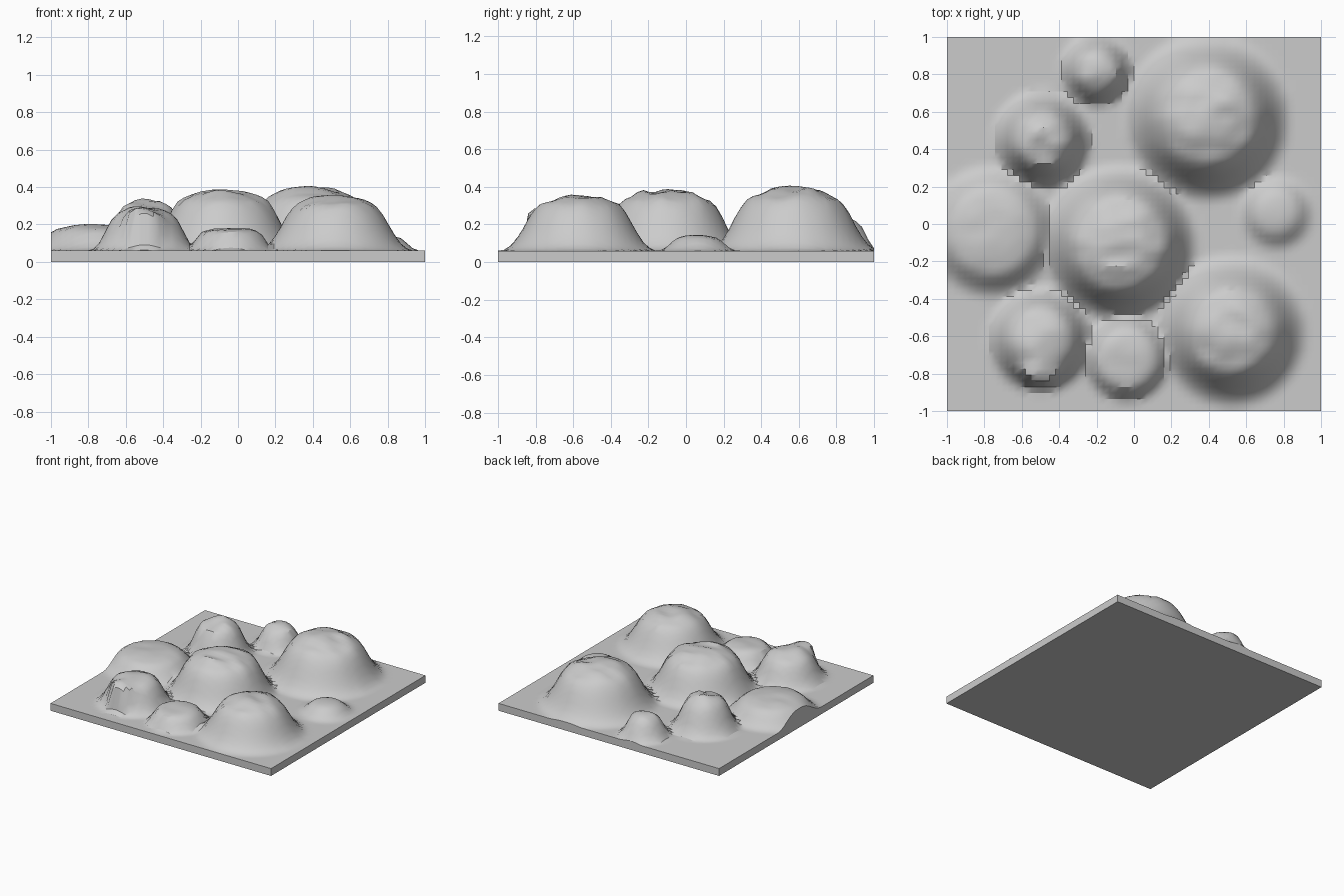
import bpy
import bmesh
import math
from mathutils import Vector, noise

BASE = 0.06
CELLS = 62

# Mounds: x, y, radius, peak height, plateau (above 1 = flatter top, steeper side), lumpiness
MOUNDS = {
    "back_left_hill": (0.39, 0.57, 0.45, 0.395, 1.35, 0.025),
    "centre_hill": (-0.08, -0.10, 0.42, 0.385, 1.45, 0.025),
    "front_left_hill": (0.52, -0.57, 0.41, 0.355, 1.28, 0.02),
    "front_right_hill": (-0.50, -0.62, 0.29, 0.295, 1.35, 0.025),
    "front_right_ledge": (-0.50, -0.73, 0.15, 0.27, 4.0, 0.03),
    "back_right_hill": (-0.49, 0.45, 0.27, 0.335, 1.2, 0.035),
    "small_back_hill": (-0.20, 0.82, 0.20, 0.235, 1.25, 0.035),
    "low_right_hill": (-0.76, -0.04, 0.36, 0.20, 1.65, 0.008),
    "low_left_hill": (0.76, 0.06, 0.21, 0.145, 1.2, 0.003),
    "low_front_hill": (-0.04, -0.72, 0.24, 0.18, 1.9, 0.008),
}

# Bell profile: distance from the centre, share of the height
PROFILE = [(0, 1), (0.2, 0.96), (0.44, 0.82), (0.56, 0.63),
           (0.68, 0.36), (0.8, 0.15), (0.9, 0.05), (1, 0)]


def bell(t):
    for (a, fa), (b, fb) in zip(PROFILE, PROFILE[1:]):
        if t <= b:
            return fa + (fb - fa) * (t - a) / (b - a)
    return 0


def mound_height(x, y, mound):
    cx, cy, radius, peak, plateau, lump = mound
    t = math.hypot(x - cx, y - cy) / radius
    if t >= 1:
        return 0
    share = bell(t ** plateau)
    bumps = noise.noise(Vector((x * 7, y * 12, peak * 9))) * lump
    return (peak - BASE) * share + bumps * share ** 3


def ground(x, y):
    return BASE + max(0, *(mound_height(x, y, m) for m in MOUNDS.values()))


# Hilly top surface
bm = bmesh.new()
bmesh.ops.create_grid(bm, x_segments=CELLS, y_segments=CELLS, size=1)
for v in bm.verts:
    v.co.z = ground(v.co.x, v.co.y)

# Side walls and flat underside
rim = [e for e in bm.edges if e.is_boundary]
wall = bmesh.ops.extrude_edge_only(bm, edges=rim)["geom"]
for v in wall:
    if isinstance(v, bmesh.types.BMVert):
        v.co.z = 0
bottom = [e for e in wall if isinstance(e, bmesh.types.BMEdge)
          and all(v.co.z == 0 for v in e.verts)]
bmesh.ops.contextual_create(bm, geom=bottom)
bmesh.ops.recalc_face_normals(bm, faces=bm.faces)

cube = bpy.data.objects.get("Cube")
if cube:
    bpy.data.objects.remove(cube, do_unlink=True)

# Terrain tile object
mesh = bpy.data.meshes.new("terrain_tile")
bm.to_mesh(mesh)
bm.free()
tile = bpy.data.objects.new("terrain_tile", mesh)
bpy.context.collection.objects.link(tile)
bpy.ops.object.select_all(action="DESELECT")
tile.select_set(True)
bpy.context.view_layer.objects.active = tile
bpy.ops.object.shade_smooth_by_angle(angle=math.radians(30))
